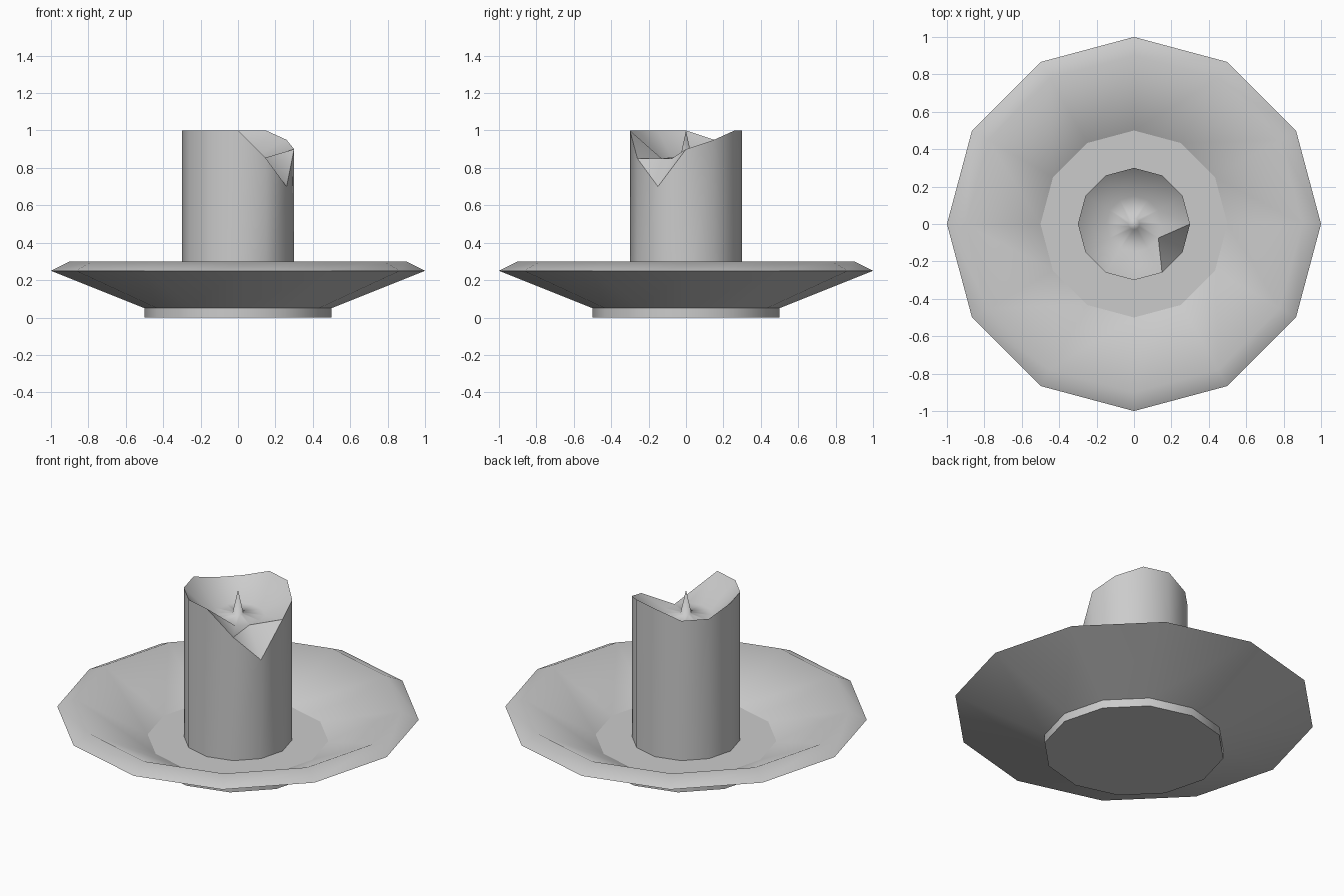
import bpy, bmesh, math

cube = bpy.data.objects.get("Cube")
if cube:
    bpy.data.objects.remove(cube)

SIDES = 12
grey = bpy.data.materials.new("plain grey")
grey.use_nodes = True
colour = (0.6, 0.6, 0.6, 1)
grey.diffuse_color = colour
grey.node_tree.nodes["Principled BSDF"].inputs["Base Color"].default_value = colour


def ring(bm, radius, heights):
    """Twelve-sided loop; heights is one value or one per corner."""
    if not isinstance(heights, list):
        heights = [heights] * SIDES
    return [bm.verts.new((radius * math.cos(math.tau * i / SIDES),
                          radius * math.sin(math.tau * i / SIDES), z))
            for i, z in enumerate(heights)]


def bridge(bm, a, b, skip=()):
    for i in range(SIDES):
        if i not in skip:
            j = (i + 1) % SIDES
            bm.faces.new((a[i], a[j], b[j], b[i]))


def crease(bm, loop):
    for i in range(SIDES):
        bm.edges.get((loop[i], loop[(i + 1) % SIDES])).smooth = False


def finish(bm, name):
    for f in bm.faces:
        f.smooth = True
    bmesh.ops.recalc_face_normals(bm, faces=bm.faces[:])
    mesh = bpy.data.meshes.new(name)
    bm.to_mesh(mesh)
    bm.free()
    mesh.materials.append(grey)
    bpy.context.collection.objects.link(bpy.data.objects.new(name, mesh))


# Dish: foot, flared underside, rim, sloping bowl and flat floor
bm = bmesh.new()
profile = [(0.5, 0), (0.5, 0.05), (1, 0.25), (0.9, 0.3), (0.5, 0.1)]
loops = [ring(bm, r, z) for r, z in profile]
for a, b in zip(loops, loops[1:]):
    bridge(bm, a, b)
bm.faces.new(loops[0][::-1])
bm.faces.new(loops[-1])
for k in (0, 1, 2, 4):
    crease(bm, loops[k])
finish(bm, "dish")

# Candle: straight wall with an uneven melted rim, hollow top and spiked wick
bm = bmesh.new()
heights = [1.0] * SIDES
for corner, z in {0: 0.9, 1: 0.95, 4: 0.95, 5: 0.95, 10: 0.85, 11: 0.7}.items():
    heights[corner] = z
base = ring(bm, 0.3, 0.1)
rim = ring(bm, 0.3, heights)
pool = ring(bm, 0.15, 0.85)
wick = ring(bm, 0.03, 0.86)
tip = bm.verts.new((0, 0, 1))
bm.faces.new(base[::-1])
bridge(bm, base, rim)
bridge(bm, rim, pool, skip=(10, 11))
bridge(bm, pool, wick)
for i in range(SIDES):
    bm.faces.new((wick[i], wick[(i + 1) % SIDES], tip))

# Folded drip notch at the lowest corner
for tri in ((rim[10], rim[11], pool[11]), (rim[10], pool[11], pool[10]),
            (rim[11], rim[0], pool[11]), (rim[0], pool[0], pool[11])):
    bm.faces.new(tri)
crease(bm, base)
crease(bm, rim)
for corner in (rim[10], rim[0]):
    bm.edges.get((corner, pool[11])).smooth = False
finish(bm, "candle")
